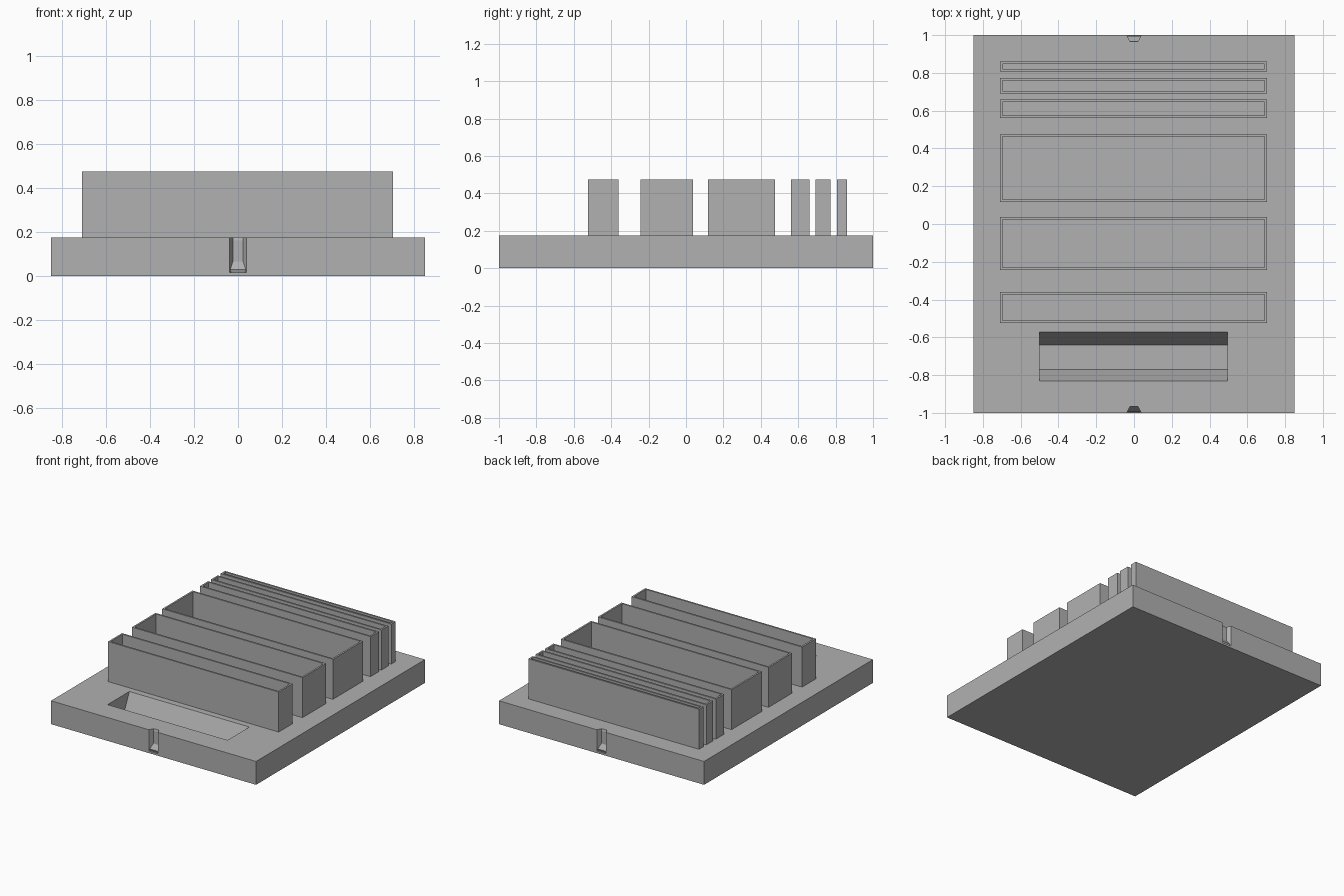
import bpy, bmesh

default = bpy.data.objects.get("Cube")
if default:
    bpy.data.objects.remove(default, do_unlink=True)

GREY = (0.44, 0.44, 0.44, 1)
mat = bpy.data.materials.new("plain grey")
mat.use_nodes = True
mat.diffuse_color = GREY
mat.node_tree.nodes["Principled BSDF"].inputs["Base Color"].default_value = GREY


def loft(name, rings):
    """Closed solid through a list of rings with equal point counts."""
    bm = bmesh.new()
    loops = [[bm.verts.new(p) for p in ring] for ring in rings]
    n = len(loops[0])
    for a, b in zip(loops, loops[1:]):
        for i in range(n):
            j = (i + 1) % n
            bm.faces.new((a[i], a[j], b[j], b[i]))
    bm.faces.new(loops[0])
    bm.faces.new(loops[-1])
    bmesh.ops.recalc_face_normals(bm, faces=bm.faces)
    mesh = bpy.data.meshes.new(name)
    bm.to_mesh(mesh)
    bm.free()
    mesh.materials.append(mat)
    obj = bpy.data.objects.new(name, mesh)
    bpy.context.collection.objects.link(obj)
    return obj


def box(name, x0, x1, y0, y1, z0, z1):
    return loft(name, [[(x0, y0, z), (x1, y0, z), (x1, y1, z), (x0, y1, z)]
                       for z in (z0, z1)])


def carve(obj, cutter):
    mod = obj.modifiers.new("carve", "BOOLEAN")
    mod.operation = "DIFFERENCE"
    mod.solver = "EXACT"
    mod.object = cutter
    bpy.context.view_layer.objects.active = obj
    bpy.ops.object.modifier_apply(modifier=mod.name)


TOP, RIM, FLOOR, WALL = 0.175, 0.475, 0.04, 0.013
X0, X1 = -0.71, 0.705
base = box("base_plate", -0.85, 0.85, -1, 1, 0, TOP)
cutters = []

# Open trays, with pockets that sink into the base
trays = [(-0.525, -0.36), (-0.243, 0.037), (0.117, 0.475),
         (0.562, 0.66), (0.692, 0.773), (0.808, 0.86)]
for i, (y0, y1) in enumerate(trays, 1):
    tray = box(f"tray_{i}", X0, X1, y0, y1, TOP, RIM)
    pocket = box(f"pocket_cutter_{i}", X0 + WALL, X1 - WALL,
                 y0 + WALL, y1 - WALL, FLOOR, RIM + 0.1)
    carve(tray, pocket)
    carve(base, pocket)
    cutters.append(pocket)

# Sloped finger trough in front of the trays
profile = [(-0.83, TOP), (-0.77, 0.03), (-0.64, 0.03), (-0.572, TOP),
           (-0.572, TOP + 0.1), (-0.83, TOP + 0.1)]
trough = loft("trough_cutter", [[(x, y, z) for y, z in profile] for x in (-0.5, 0.495)])
carve(base, trough)
cutters.append(trough)

# Tapered latch notches in the front and back edges: (height, depth)
steps = [(0.015, 0.012), (0.03, 0.006), (0.065, 0.03), (0.16, 0.03), (0.2, 0.04)]
for side in (-1, 1):
    rings = []
    for z, d in steps:
        wide, narrow = 0.038, 0.038 - 0.5 * d
        rings.append([(-wide, side * 1.0, z), (-wide, side * 1.05, z),
                      (wide, side * 1.05, z), (wide, side * 1.0, z),
                      (narrow, side * (1 - d), z), (-narrow, side * (1 - d), z)])
    notch = loft("notch_cutter", rings)
    carve(base, notch)
    cutters.append(notch)

for cutter in cutters:
    bpy.data.objects.remove(cutter, do_unlink=True)
